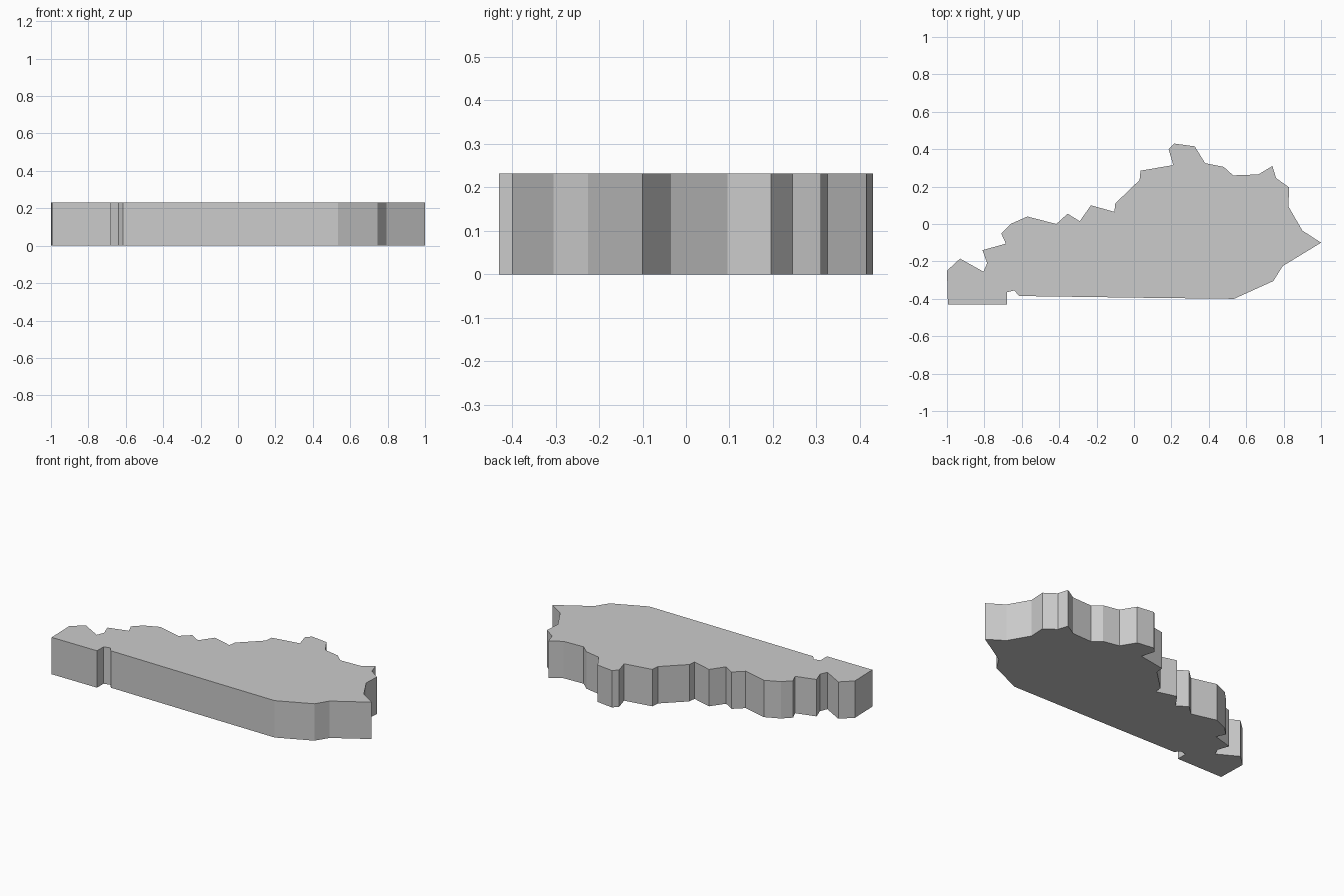
import bpy
import bmesh

# Remove the default object
default_cube = bpy.data.objects.get("Cube")
if default_cube:
    bpy.data.objects.remove(default_cube, do_unlink=True)

HEIGHT = 0.232

# Outline corners in hundredths of a unit, seen from above, clockwise
western_tip = [(-99.5, -43), (-100, -25), (-93, -18.5), (-80.5, -25.5), (-78.5, -21)]
north_west = [(-81, -14), (-68.5, -10.5), (-71, -5), (-66, 0), (-57, 4), (-41.5, 0),
              (-35.5, 5.5), (-29, 1.5), (-23, 10), (-10.5, 6.5), (-10, 11), (3, 23.5)]
northern_peak = [(3.5, 28.5), (21, 31.5), (18.5, 40), (21.5, 43), (32.5, 41.5),
                 (38, 32.5), (48, 30.5), (53, 26), (66.5, 26.5), (74, 31)]
eastern_side = [(76, 24.5), (83, 19.5), (82.5, 9.5), (90, -3.5), (100, -10),
                (79.5, -22.5), (74.5, -30.5), (53.5, -40)]
southern_border = [(10, -39.5), (-61.5, -38.5), (-64, -35.5), (-68, -36.5), (-68, -43)]
outline = western_tip + north_west + northern_peak + eastern_side + southern_border


def make_material(name, color):
    """Create one flat coloured material."""
    material = bpy.data.materials.new(name)
    material.use_nodes = True
    material.diffuse_color = color
    shader = next(n for n in material.node_tree.nodes if n.type == "BSDF_PRINCIPLED")
    shader.inputs["Base Color"].default_value = color
    return material


def make_slab(name, corners, height, material):
    """Fill a closed outline and extrude it upward into a flat shaded slab."""
    bm = bmesh.new()
    base = bm.faces.new([bm.verts.new((x / 100, y / 100, 0)) for x, y in corners])
    extruded = bmesh.ops.extrude_face_region(bm, geom=[base], use_keep_orig=True)
    top_verts = [item for item in extruded["geom"] if isinstance(item, bmesh.types.BMVert)]
    bmesh.ops.translate(bm, verts=top_verts, vec=(0, 0, height))
    bmesh.ops.recalc_face_normals(bm, faces=bm.faces)
    mesh = bpy.data.meshes.new(name)
    bm.to_mesh(mesh)
    bm.free()
    mesh.materials.append(material)
    slab = bpy.data.objects.new(name, mesh)
    bpy.context.collection.objects.link(slab)
    return slab


# Single thick map plate
light_grey = make_material("light grey", (0.6, 0.6, 0.6, 1))
make_slab("region_map_plate", outline, HEIGHT, light_grey)
